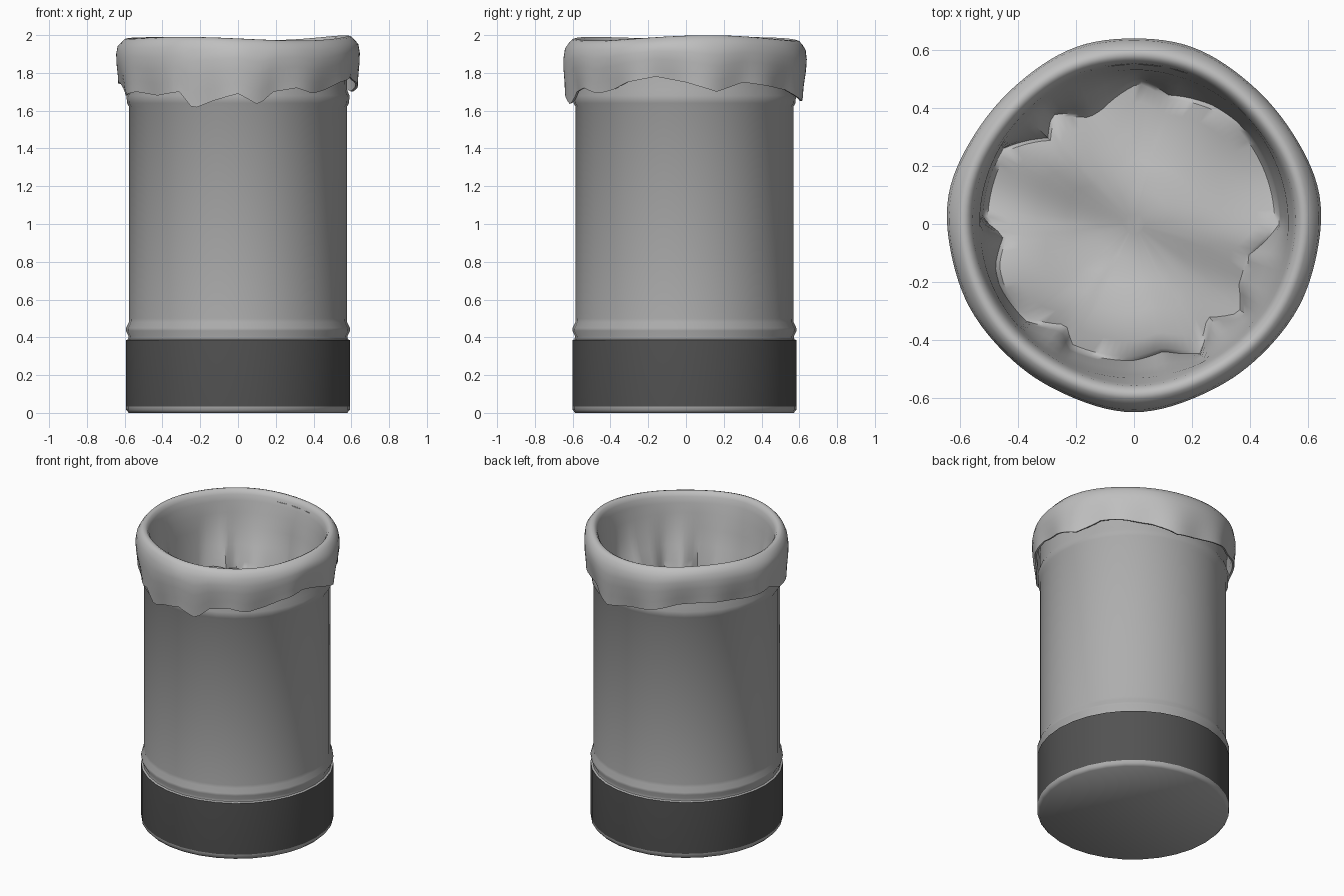
import bpy, bmesh
from math import sin, cos, radians, pi

cube = bpy.data.objects.get("Cube")
if cube:
    bpy.data.objects.remove(cube, do_unlink=True)


def make_material(name, value):
    mat = bpy.data.materials.new(name)
    mat.use_nodes = True
    colour = (value, value, value, 1)
    mat.diffuse_color = colour
    mat.node_tree.nodes["Principled BSDF"].inputs["Base Color"].default_value = colour
    return mat


def around(pairs, degrees):
    """Value at an angle, blended between the neighbouring (angle, value) pairs."""
    first, last = pairs[0], pairs[-1]
    loop = [(last[0] - 360, last[1])] + pairs + [(first[0] + 360, first[1])]
    for (a, u), (b, v) in zip(loop, loop[1:]):
        if a <= degrees <= b:
            return u + (v - u) * (degrees - a) / (b - a)


def loft(name, segments, rows, ring_point, mats, cap_start, angle, pick=None):
    """Skin rings of points; ring_point(row, degrees) gives radius and height."""
    bm = bmesh.new()
    rings = []
    for row in rows:
        ring = []
        for i in range(segments):
            deg = 360 * i / segments
            r, z = ring_point(row, deg)
            ring.append(bm.verts.new((r * cos(radians(deg)), r * sin(radians(deg)), z)))
        rings.append(ring)
    for k, (low, high) in enumerate(zip(rings, rings[1:])):
        for i in range(segments):
            j = (i + 1) % segments
            face = bm.faces.new((low[i], low[j], high[j], high[i]))
            if pick:
                face.material_index = pick(k)
    if cap_start:
        bm.faces.new(rings[0][::-1])
    bm.faces.new(rings[-1])
    mesh = bpy.data.meshes.new(name)
    bm.to_mesh(mesh)
    bm.free()
    obj = bpy.data.objects.new(name, mesh)
    bpy.context.collection.objects.link(obj)
    for mat in mats:
        mesh.materials.append(mat)
    bpy.ops.object.select_all(action="DESELECT")
    obj.select_set(True)
    bpy.context.view_layer.objects.active = obj
    bpy.ops.object.shade_smooth_by_angle(angle=radians(angle))
    return obj


metal = make_material("brushed grey", 0.42)
band = make_material("dark grey band", 0.085)
plastic = make_material("pale grey liner", 0.52)

# Bin: foot, dark band, lower bead, wall, upper bead, then the inside down to its floor
bin_profile = [(0.578, 0), (0.592, 0.015), (0.594, 0.035), (0.594, 0.385), (0.582, 0.39),
               (0.579, 0.405), (0.594, 0.435), (0.592, 0.45), (0.578, 0.48), (0.576, 0.5),
               (0.576, 1.62), (0.588, 1.64), (0.59, 1.68), (0.578, 1.71), (0.576, 1.93),
               (0.56, 1.93), (0.56, 0.06)]
bin_body = loft("bin_body", 32, bin_profile, lambda row, deg: row, [metal, band], True, 50,
                lambda k: 1 if k == 2 else 0)
bin_body.location.y = -0.008

# Liner: ragged hem height and puckered inner radius, by angle
hem = [(0, 1.75), (15, 1.70), (30, 1.75), (45, 1.73), (60, 1.71), (75, 1.65), (90, 1.68),
       (105, 1.70), (120, 1.74), (135, 1.755), (160, 1.735), (180, 1.75), (195, 1.68),
       (210, 1.70), (225, 1.68), (240, 1.70), (247, 1.61), (257, 1.65), (270, 1.69),
       (280, 1.63), (288, 1.70), (300, 1.72), (310, 1.69), (320, 1.71), (330, 1.75),
       (345, 1.78)]
pucker = [(0, 0.5), (25, 0.5), (45, 0.5), (57, 0.49), (75, 0.46), (88, 0.5), (106, 0.42),
          (113, 0.41), (127, 0.47), (135, 0.42), (150, 0.52), (165, 0.52), (178, 0.52),
          (185, 0.45), (197, 0.5), (205, 0.51), (222, 0.5), (236, 0.43), (243, 0.48),
          (255, 0.475), (270, 0.47), (283, 0.45), (297, 0.5), (308, 0.42), (320, 0.49),
          (330, 0.43), (345, 0.41)]


def crest(deg):
    a = radians(deg)
    return 1.984 + 0.008 * sin(3 * a + 1) + 0.007 * cos(2 * a - 0.5)


def liner_point(row, deg):
    """Each row names its part of the liner, with a radius and a position along it."""
    part, r, t = row
    a = radians(deg)
    wobble = 0.008 * cos(4 * a) + 0.003 * sin(7 * a)
    if part == "cuff":      # t runs from the hem up to the crest
        bottom = around(hem, deg)
        pleat = 0.012 * sin(11 * a) * (1 - t) ** 2
        return r + wobble + pleat, bottom + (crest(deg) - bottom) * t
    if part == "roll":      # t is the drop below the crest
        return r + wobble * 0.6, crest(deg) - t
    inner = around(pucker, deg)
    if part == "wall":      # r blends from round to puckered, t is the height
        return 0.532 + (inner - 0.532) * r, t
    x, y = inner * r * cos(a), inner * r * sin(a)
    lumps = 0.025 * sin(9 * x + 4 * y) * cos(7 * y - 3 * x) + 0.012 * sin(15 * y + 6 * x)
    return inner * r, t + lumps


liner_rows = [("cuff", 0.595, 0.6), ("cuff", 0.605, 0.3), ("cuff", 0.606, 0.01),
              ("cuff", 0.618, 0), ("cuff", 0.624, 0.2), ("cuff", 0.634, 0.45),
              ("cuff", 0.636, 0.65), ("cuff", 0.629, 0.82), ("roll", 0.612, 0.022),
              ("roll", 0.596, 0.005), ("roll", 0.58, 0), ("roll", 0.564, 0.008),
              ("roll", 0.551, 0.03), ("roll", 0.543, 0.07), ("wall", 0.02, 1.84),
              ("wall", 0.2, 1.74), ("wall", 0.5, 1.64), ("wall", 0.85, 1.54),
              ("wall", 1, 1.49), ("floor", 0.97, 1.485), ("floor", 0.85, 1.49), ("floor", 0.65, 1.49),
              ("floor", 0.45, 1.485), ("floor", 0.25, 1.48), ("floor", 0.08, 1.48)]
liner = loft("bin_liner", 120, liner_rows, liner_point, [plastic], False, 45)
